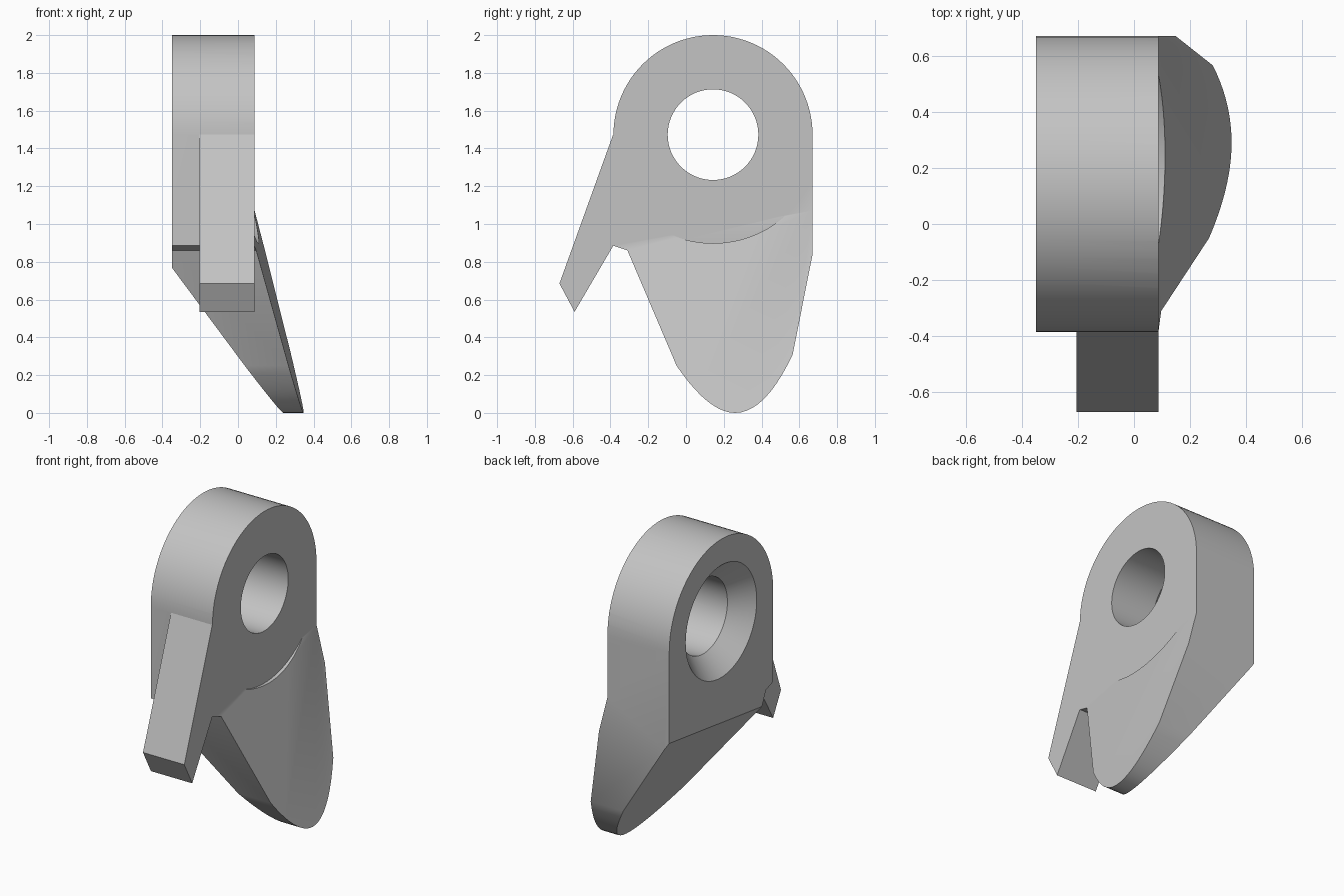
import bpy, bmesh, math
from mathutils import Vector

cube = bpy.data.objects.get("Cube")
if cube:
    bpy.data.objects.remove(cube, do_unlink=True)

GREY = (0.55, 0.55, 0.55, 1)
mat = bpy.data.materials.new("plain grey")
mat.use_nodes = True
mat.diffuse_color = GREY
mat.node_tree.nodes["Principled BSDF"].inputs["Base Color"].default_value = GREY

EYE_Y, EYE_Z = 0.143, 1.473      # axis of the bore
BACK_X, FACE_X = -0.35, 0.088    # the two flat cheeks of the body


def arc(radius, start, end, steps):
    """Points around the bore axis, as (y, z)."""
    angles = [math.radians(start + (end - start) * i / steps) for i in range(steps + 1)]
    return [(EYE_Y + radius * math.cos(a), EYE_Z + radius * math.sin(a)) for a in angles]


def curve(a, control, b, steps=10):
    """Quadratic curve between two (y, z) points."""
    a, control, b = Vector(a), Vector(control), Vector(b)
    ts = [i / steps for i in range(steps + 1)]
    return [tuple(a * (1 - t) ** 2 + control * 2 * t * (1 - t) + b * t * t) for t in ts]


def make_object(name, bm):
    bmesh.ops.recalc_face_normals(bm, faces=bm.faces)
    mesh = bpy.data.meshes.new(name)
    bm.to_mesh(mesh)
    bm.free()
    mesh.materials.append(mat)
    obj = bpy.data.objects.new(name, mesh)
    bpy.context.collection.objects.link(obj)
    return obj


def extrude(profile, x0, x1):
    """Solid made by sweeping a (y, z) profile along x."""
    bm = bmesh.new()
    face = bm.faces.new([bm.verts.new((x0, y, z)) for y, z in profile])
    result = bmesh.ops.extrude_face_region(bm, geom=[face])
    verts = [v for v in result["geom"] if isinstance(v, bmesh.types.BMVert)]
    bmesh.ops.translate(bm, verts=verts, vec=(x1 - x0, 0, 0))
    bmesh.ops.recalc_face_normals(bm, faces=bm.faces)
    return bm


def keep_above(bm, point, slope_x, slope_y):
    """Trim a solid with a sloping plane and cap the cut."""
    result = bmesh.ops.bisect_plane(
        bm, geom=bm.verts[:] + bm.edges[:] + bm.faces[:], plane_co=point,
        plane_no=(-slope_x, -slope_y, 1), clear_inner=True)
    edges = [e for e in result["geom_cut"] if isinstance(e, bmesh.types.BMEdge)]
    bmesh.ops.contextual_create(bm, geom=edges)


def combine(obj, other, operation):
    mod = obj.modifiers.new(operation, "BOOLEAN")
    mod.operation, mod.solver, mod.object = operation, "EXACT", other
    other.hide_render = True
    bpy.ops.object.select_all(action="DESELECT")
    bpy.context.view_layer.objects.active = obj
    obj.select_set(True)
    bpy.ops.object.modifier_apply(modifier=mod.name)
    bpy.data.objects.remove(other, do_unlink=True)


# Body: rounded eye running down into a tongue, with a sloping underside
outline = arc(0.527, 0, 180, 48)
outline += [(-0.384, 0.885), (-0.31, 0.86)]
outline += curve((-0.05, 0.25), (0.12, 0), (0.26, 0))
outline += curve((0.26, 0), (0.42, 0), (0.565, 0.31))[1:]
outline += [(0.67, 0.84)]
bm = extrude(outline, BACK_X, 0.5)
keep_above(bm, (0.24, 0.26, 0), -1.42, 0.13)
body = make_object("bracket_body", bm)

# Sloping face of the tongue
bm = extrude([(-1, -1), (1, -1), (1, 3), (-1, 3)], FACE_X, 0.8)
keep_above(bm, (0.347, 0.26, 0), -3.85, 0.18)
combine(body, make_object("slope_cutter", bm), "DIFFERENCE")

# Round clearance cut in the top of the tongue
bm = extrude(arc(0.575, 0, 360, 96)[:-1], FACE_X, 0.8)
combine(body, make_object("clearance_cutter", bm), "DIFFERENCE")

# Slanted tab on the front edge
tab = [(-0.386, 1.473), (-0.67, 0.685), (-0.59, 0.535), (-0.384, 0.887),
       (-0.3, 0.95), (-0.3, 1.4)]
combine(body, make_object("tab", extrude(tab, -0.205, FACE_X)), "UNION")

# Straight bore
bm = extrude(arc(0.24, 0, 360, 64)[:-1], -0.6, 0.6)
combine(body, make_object("bore_cutter", bm), "DIFFERENCE")

# Conical countersink on the back cheek, continued a little past the surface
DEPTH, EXTRA = 0.124, 0.05
bm = extrude(arc(0.24, 0, 360, 64)[:-1], BACK_X - EXTRA, BACK_X + DEPTH)
wide = 1 + 0.5 * (DEPTH + EXTRA) / DEPTH
for v in bm.verts:
    if v.co.x < BACK_X:
        v.co.y = EYE_Y + (v.co.y - EYE_Y) * wide
        v.co.z = EYE_Z + (v.co.z - EYE_Z) * wide
combine(body, make_object("countersink_cutter", bm), "DIFFERENCE")

bpy.ops.object.select_all(action="DESELECT")
body.select_set(True)
bpy.context.view_layer.objects.active = body
bpy.ops.object.shade_smooth_by_angle(angle=math.radians(20))
